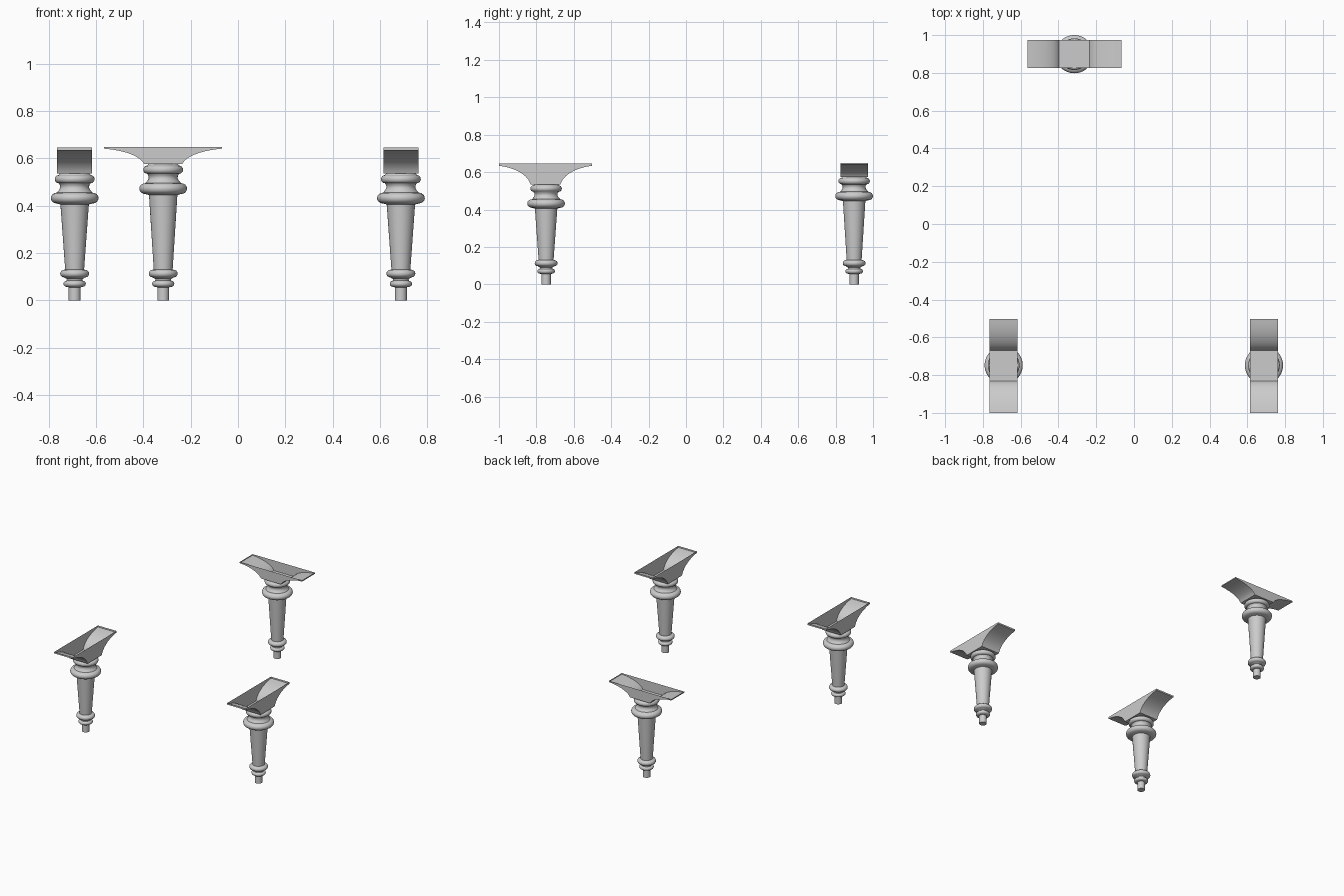
import bpy, bmesh, math

if "Cube" in bpy.data.objects:
    bpy.data.objects.remove(bpy.data.objects["Cube"])

SEG = 48


def ring(z, half, inner, outer, n=8):
    """Half-ellipse bulge of a turned profile, listed bottom to top as (r, z)."""
    return [(inner + (outer - inner) * math.cos(a), z + half * math.sin(a))
            for a in (-math.pi / 2 + math.pi * i / n for i in range(n + 1))]


def finish(bm, name, loc, rot=0.0, angle=35):
    me = bpy.data.meshes.new(name)
    bm.to_mesh(me)
    bm.free()
    ob = bpy.data.objects.new(name, me)
    bpy.context.collection.objects.link(ob)
    ob.location = loc
    ob.rotation_euler.z = rot
    bpy.ops.object.select_all(action='DESELECT')
    ob.select_set(True)
    bpy.context.view_layer.objects.active = ob
    bpy.ops.object.shade_smooth_by_angle(angle=math.radians(angle))
    return ob


# Turned leg: lathe profile; "rise" lengthens the tapered shaft
def turned_leg(name, x, y, rise):
    foot = [(0.025, 0), (0.025, 0.055)] + ring(0.07, 0.013, 0.034, 0.047)
    foot += [(0.033, 0.09)] + ring(0.113, 0.016, 0.045, 0.061) + [(0.04, 0.131)]
    head = [(0.06, 0.405)] + ring(0.432, 0.023, 0.075, 0.101)
    head += [(0.072, 0.459), (0.066, 0.466), (0.061, 0.476), (0.062, 0.487), (0.067, 0.493)]
    head += ring(0.512, 0.017, 0.068, 0.084) + [(0.063, 0.535)]
    prof = foot + [(r, z + rise) for r, z in head]
    bm = bmesh.new()
    loops = [[bm.verts.new((r * math.cos(2 * math.pi * i / SEG),
                            r * math.sin(2 * math.pi * i / SEG), z))
              for i in range(SEG)] for r, z in prof]
    for a, b in zip(loops, loops[1:]):
        for i in range(SEG):
            j = (i + 1) % SEG
            bm.faces.new((a[i], a[j], b[j], b[i]))
    bm.faces.new(loops[0][::-1])
    bm.faces.new(loops[-1])
    finish(bm, name, (x, y, 0))


# Flared bracket: open-topped shell with concave undersides, long along local x
def bracket(name, x, y, bottom, top, rot):
    half = [(0.08, 0.0), (0.085, 0.11), (0.094, 0.25), (0.108, 0.39), (0.126, 0.52),
            (0.15, 0.65), (0.18, 0.76), (0.215, 0.85), (0.249, 0.90), (0.249, 1.0)]
    pts = [(-u, v) for u, v in reversed(half)] + half
    w = 0.074
    h = top - bottom
    bm = bmesh.new()
    front = [bm.verts.new((u, -w, bottom + v * h)) for u, v in pts]
    back = [bm.verts.new((u, w, bottom + v * h)) for u, v in pts]
    for i in range(len(pts) - 1):
        bm.faces.new((front[i], back[i], back[i + 1], front[i + 1]))
    bm.faces.new(front)
    bm.faces.new(back[::-1])
    finish(bm, name, (x, y, 0), rot)


for side, x in (("left", -0.69), ("right", 0.688)):
    turned_leg(f"front_{side}_leg", x, -0.748, 0.0)
    bracket(f"front_{side}_bracket", x, -0.751, 0.535, 0.645, math.pi / 2)

turned_leg("back_leg", -0.316, 0.899, 0.04)
bracket("back_bracket", -0.316, 0.9, 0.575, 0.648, 0.0)
